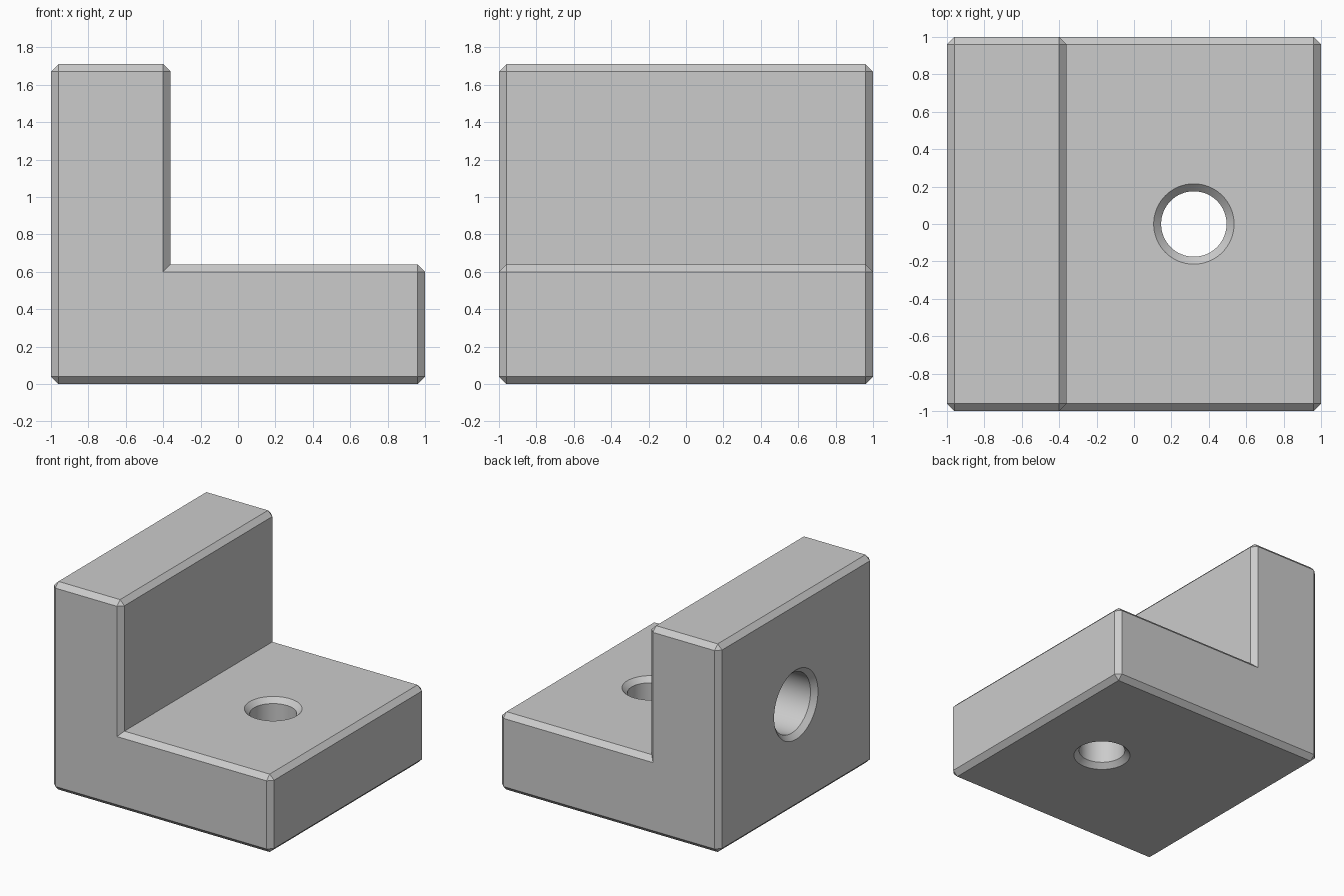
import bpy
import bmesh
from math import radians
from mathutils import Matrix, Vector

cube = bpy.data.objects.get("Cube")
if cube:
    bpy.data.objects.remove(cube, do_unlink=True)

CHAMFER = 0.04
HEIGHT = 1.71
STEP_X, STEP_Z = -0.36, 0.64   # inner corner of the L
EXTRA = 0.02                   # cutter overshoot past the surface

grey = bpy.data.materials.new("light grey")
grey.use_nodes = True
colour = (0.6, 0.6, 0.6, 1)
grey.diffuse_color = colour
grey.node_tree.nodes["Principled BSDF"].inputs["Base Color"].default_value = colour


def add_object(name, bm):
    bmesh.ops.recalc_face_normals(bm, faces=bm.faces[:])
    mesh = bpy.data.meshes.new(name)
    bm.to_mesh(mesh)
    bm.free()
    mesh.materials.append(grey)
    obj = bpy.data.objects.new(name, mesh)
    bpy.context.collection.objects.link(obj)
    return obj


def add_bore(name, profile, matrix, sides=64):
    """Revolve a (radius, height) profile about z into a capped cutter."""
    bm = bmesh.new()
    rings = []
    for radius, height in profile:
        ring = bmesh.ops.create_circle(bm, segments=sides, radius=radius,
                                       matrix=Matrix.Translation((0, 0, height)))
        rings.append(ring["verts"])
    for low, high in zip(rings, rings[1:]):
        for i in range(sides):
            j = (i + 1) % sides
            bm.faces.new((low[i], low[j], high[j], high[i]))
    bm.faces.new(rings[0])
    bm.faces.new(rings[-1])
    bm.transform(matrix)
    cutter = add_object(name, bm)
    cutter.hide_render = True
    return cutter


# L-shaped bracket body, extruded along y
bm = bmesh.new()
outline = [(-1, 0), (1, 0), (1, STEP_Z), (STEP_X, STEP_Z), (STEP_X, HEIGHT), (-1, HEIGHT)]
front = bm.faces.new([bm.verts.new((x, -1, z)) for x, z in outline])
back = bmesh.ops.extrude_face_region(bm, geom=[front], use_keep_orig=True)
bmesh.ops.translate(bm, vec=(0, 2, 0),
                    verts=[v for v in back["geom"] if isinstance(v, bmesh.types.BMVert)])
bmesh.ops.recalc_face_normals(bm, faces=bm.faces[:])

# Chamfer every edge except the inner corner
inner = Vector((STEP_X, 0, STEP_Z))
edges = [e for e in bm.edges
         if ((e.verts[0].co + e.verts[1].co) / 2 - inner).length > 0.01]
bmesh.ops.bevel(bm, geom=edges, offset=CHAMFER, offset_type='OFFSET',
                segments=1, profile=0.5, affect='EDGES')
bracket = add_object("angle_bracket", bm)

# Through hole in the base, countersunk at both ends
r = 0.175
wide = r + CHAMFER + EXTRA
base_bore = add_bore("base_hole_cutter",
                     [(wide, -EXTRA), (r, CHAMFER),
                      (r, STEP_Z - CHAMFER), (wide, STEP_Z + EXTRA)],
                     Matrix.Translation((0.32, 0, 0)))

# Blind countersunk hole in the outer face of the upright
r = 0.245
wall_bore = add_bore("wall_hole_cutter",
                     [(r + CHAMFER + EXTRA, -EXTRA), (r, CHAMFER), (r, 0.42)],
                     Matrix.Translation((-1, 0, HEIGHT / 2)) @ Matrix.Rotation(radians(90), 4, 'Y'))

bpy.ops.object.select_all(action='DESELECT')
bpy.context.view_layer.objects.active = bracket
bracket.select_set(True)
for cutter in (base_bore, wall_bore):
    cut = bracket.modifiers.new(cutter.name, 'BOOLEAN')
    cut.operation = 'DIFFERENCE'
    cut.solver = 'EXACT'
    cut.object = cutter
    bpy.ops.object.modifier_apply(modifier=cut.name)
    bpy.data.objects.remove(cutter, do_unlink=True)

bpy.ops.object.shade_smooth_by_angle(angle=radians(30))
